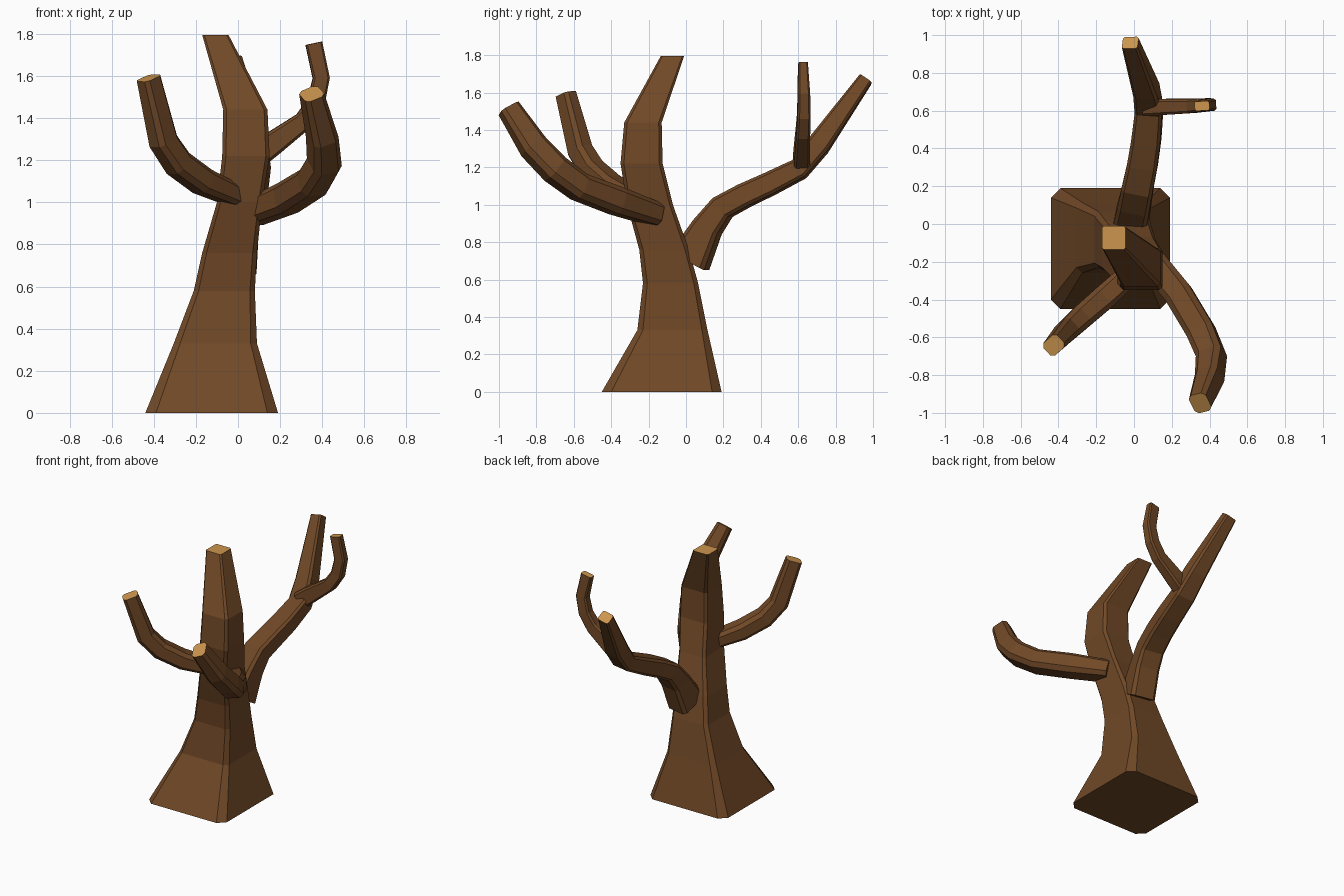
import bpy, bmesh
from mathutils import Vector


def material(name, rgb):
    m = bpy.data.materials.new(name)
    m.diffuse_color = (*rgb, 1)
    return m


BARK = material("brown bark", (0.165, 0.066, 0.02))
CUT = material("tan cut wood", (0.60, 0.30, 0.075))


def ring(c, u, v, w, h, k):
    """Square with chamfered corners, centred on c, spanning w along u and h along v."""
    a, b = w / 2, h / 2
    q = k * min(w, h)
    pts = [(a, -b + q), (a, b - q), (a - q, b), (-a + q, b),
           (-a, b - q), (-a, -b + q), (-a + q, -b), (a - q, -b)]
    return [c + u * x + v * y for x, y in pts]


def skin(name, rings):
    """Join rings into a closed limb with a tan sawn end."""
    bm = bmesh.new()
    rows = [[bm.verts.new(p) for p in r] for r in rings]
    n = len(rows[0])
    for r0, r1 in zip(rows, rows[1:]):
        for i in range(n):
            j = (i + 1) % n
            bm.faces.new((r0[i], r0[j], r1[j], r1[i]))
    bm.faces.new(rows[0][::-1])
    end = bm.faces.new(rows[-1])
    end.material_index = 1
    bmesh.ops.recalc_face_normals(bm, faces=bm.faces[:])
    me = bpy.data.meshes.new(name)
    bm.to_mesh(me)
    bm.free()
    me.materials.append(BARK)
    me.materials.append(CUT)
    ob = bpy.data.objects.new(name, me)
    bpy.context.collection.objects.link(ob)


def branch(name, path, k=0.2):
    """Sweep along (x, y, z, width, depth) points, carrying the frame along."""
    P = [Vector(p[:3]) for p in path]
    side, rings = None, []
    for i, p in enumerate(path):
        t = (P[min(i + 1, len(P) - 1)] - P[max(i - 1, 0)]).normalized()
        if side is None:
            side = t.cross(Vector((0, 0, 1)))
        side = (side - t * side.dot(t)).normalized()
        rings.append(ring(P[i], side, side.cross(t), p[3], p[4], k))
    skin(name, rings)


# Trunk: level rings given as z, x range, y range
trunk = [
    (0.00, -0.44, 0.19, -0.45, 0.19),
    (0.33, -0.305, 0.09, -0.26, 0.115),
    (0.58, -0.21, 0.08, -0.23, 0.065),
    (0.76, -0.17, 0.09, -0.25, 0.015),
    (1.00, -0.10, 0.115, -0.315, -0.07),
    (1.22, -0.075, 0.15, -0.35, -0.125),
    (1.44, -0.07, 0.14, -0.33, -0.13),
    (1.795, -0.17, -0.045, -0.135, -0.01),
]
X, Y = Vector((1, 0, 0)), Vector((0, 1, 0))
skin("trunk", [ring(Vector(((a + b) / 2, (c + d) / 2, z)), X, Y, b - a, d - c, 0.08)
               for z, a, b, c, d in trunk])

# Back branch
branch("back_branch", [
    (-0.015, 0.02, 0.70, 0.18, 0.21),
    (0.005, 0.115, 0.88, 0.17, 0.15),
    (0.02, 0.195, 0.985, 0.165, 0.13),
    (0.045, 0.315, 1.05, 0.16, 0.125),
    (0.065, 0.445, 1.11, 0.155, 0.12),
    (0.08, 0.605, 1.19, 0.145, 0.11),
    (0.065, 0.71, 1.32, 0.13, 0.12),
    (-0.02, 0.96, 1.67, 0.085, 0.075)], 0.13)

# Twig growing from the back branch
branch("back_twig", [
    (0.08, 0.615, 1.215, 0.085, 0.12),
    (0.16, 0.62, 1.275, 0.085, 0.115),
    (0.31, 0.625, 1.385, 0.075, 0.09),
    (0.37, 0.63, 1.475, 0.07, 0.085),
    (0.395, 0.63, 1.59, 0.065, 0.08),
    (0.36, 0.625, 1.755, 0.05, 0.08)], 0.15)

# Left front branch
branch("left_branch", [
    (0.03, -0.22, 1.01, 0.12, 0.09),
    (-0.17, -0.40, 1.10, 0.13, 0.12),
    (-0.285, -0.50, 1.185, 0.125, 0.125),
    (-0.355, -0.565, 1.29, 0.115, 0.125),
    (-0.425, -0.642, 1.59, 0.09, 0.105)])

# Right front branch
branch("right_branch", [
    (0.07, -0.17, 0.95, 0.15, 0.12),
    (0.235, -0.37, 1.02, 0.15, 0.145),
    (0.355, -0.57, 1.095, 0.15, 0.14),
    (0.41, -0.70, 1.19, 0.145, 0.145),
    (0.40, -0.815, 1.31, 0.13, 0.145),
    (0.35, -0.948, 1.515, 0.10, 0.115)])
